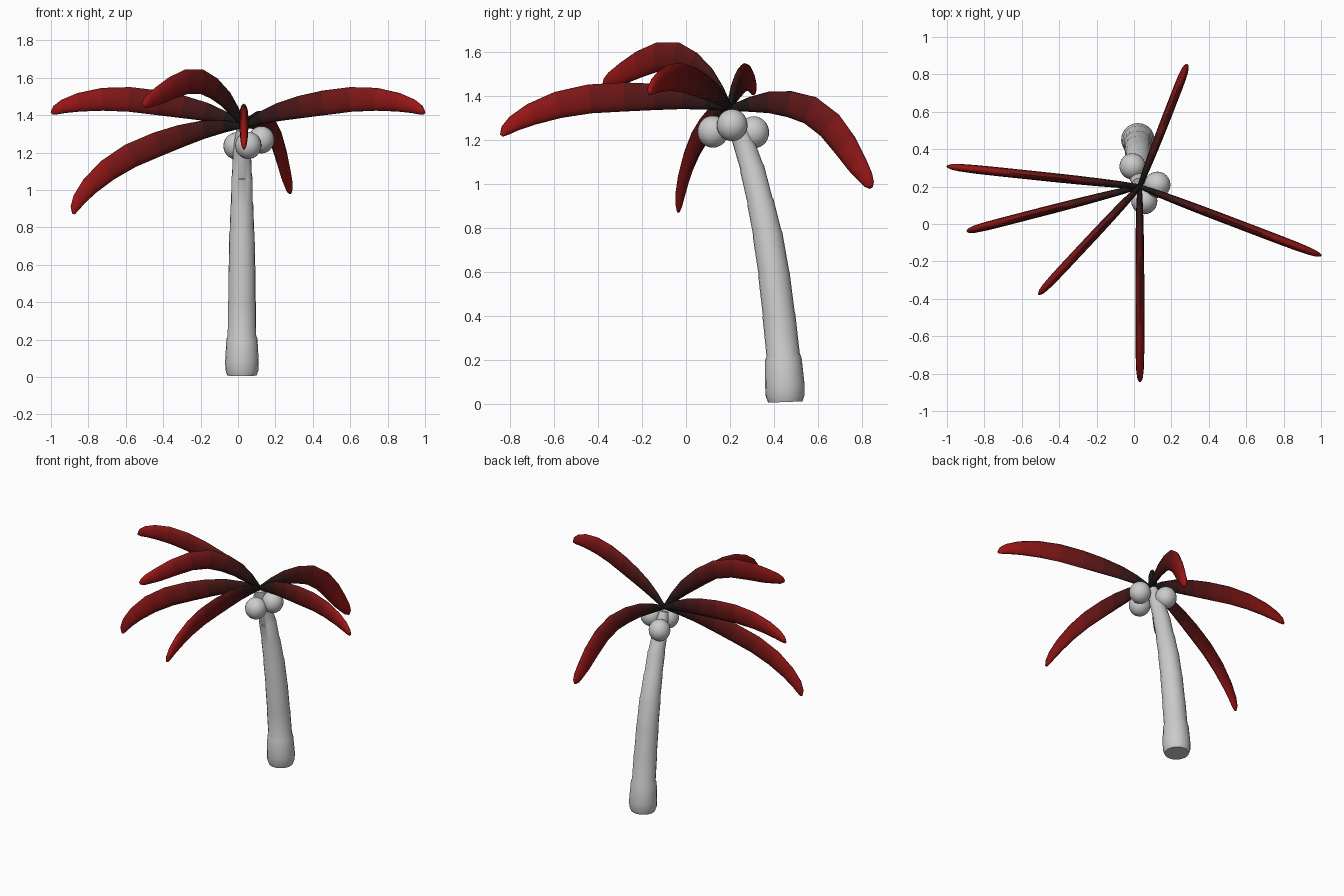
import bpy, bmesh
from math import cos, sin, tau, atan2
from mathutils import Vector

if "Cube" in bpy.data.objects:
    bpy.data.objects.remove(bpy.data.objects["Cube"])


def tube(name, centres, side, widths, heights, sides, mats=(), angle=0.7):
    """Loft elliptical rings along a planar path; 'side' is the path plane's normal."""
    bm = bmesh.new()
    rings = []
    n = len(centres)
    for i, c in enumerate(centres):
        tangent = (centres[min(i + 1, n - 1)] - centres[max(i - 1, 0)]).normalized()
        up = tangent.cross(side)
        rings.append([bm.verts.new(c + side * widths[i] * cos(tau * k / sides)
                                   + up * heights[i] * sin(tau * k / sides))
                      for k in range(sides)])
    for i in range(n - 1):
        for k in range(sides):
            j = (k + 1) % sides
            f = bm.faces.new((rings[i][k], rings[i][j], rings[i + 1][j], rings[i + 1][k]))
            f.material_index = min(i, max(len(mats) - 1, 0))
    bm.faces.new(rings[0])
    end = bm.faces.new(rings[-1])
    end.material_index = max(len(mats) - 1, 0)
    bmesh.ops.recalc_face_normals(bm, faces=bm.faces)
    me = bpy.data.meshes.new(name)
    bm.to_mesh(me)
    bm.free()
    ob = bpy.data.objects.new(name, me)
    bpy.context.collection.objects.link(ob)
    for m in mats:
        me.materials.append(m)
    smooth(ob, angle)
    return ob


def smooth(ob, angle):
    bpy.ops.object.select_all(action='DESELECT')
    ob.select_set(True)
    bpy.context.view_layer.objects.active = ob
    bpy.ops.object.shade_smooth_by_angle(angle=angle)


# Trunk: leaning stack of segments (y, z, radius) with small steps at the joints
trunk = [(.452, .008, .078), (.451, .035, .088), (.450, .08, .090), (.443, .205, .083),
         (.442, .222, .076), (.423, .40, .075), (.422, .41, .073), (.400, .59, .072),
         (.399, .60, .070), (.371, .77, .068), (.369, .78, .065), (.338, .92, .061),
         (.336, .927, .058), (.301, 1.07, .056), (.299, 1.077, .053), (.255, 1.21, .048),
         (.215, 1.325, .030)]
radii = [p[2] for p in trunk]
tube("trunk", [Vector((.021, y, z)) for y, z, r in trunk], Vector((1, 0, 0)),
     radii, radii, 20, angle=0.6)

# Coconuts under the crown
for i, pos in enumerate([(-.008, .308, 1.235), (.125, .21, 1.268), (.055, .122, 1.238)]):
    bpy.ops.mesh.primitive_uv_sphere_add(segments=24, ring_count=14, radius=.07, location=pos)
    nut = bpy.context.object
    nut.name = f"coconut_{i + 1}"
    nut.scale.z = 1.04
    smooth(nut, 1.0)

# Leaf colours fading from near black at the crown to red at the tip
STEPS = [0, .1, .2, .32, .45, .6, .74, .86, .94, .98, 1]
mats = []
for t in STEPS[:-1]:
    m = bpy.data.materials.new("leaf_shade")
    m.diffuse_color = (.012 + .36 * t ** 1.2, .008, .008, 1)
    m.use_nodes = True
    m.node_tree.nodes["Principled BSDF"].inputs["Base Color"].default_value = m.diffuse_color
    mats.append(m)

# Leaf shape along its chord: arch of long and short leaves, half height, half width
LONG = [0, .04, .07, .092, .108, .118, .108, .080, .048, .021, 0]
SHORT = [0, .06, .112, .152, .174, .158, .112, .062, .030, .010, 0]
HEIGHT = [.012, .034, .049, .060, .066, .066, .061, .050, .037, .025, .008]
WIDTH = [.012, .018, .021, .023, .024, .024, .024, .023, .020, .015, .006]
crown = Vector((.03, .2, 1.345))

# Each leaf: tip position, arch, arch strength
leaves = [((.997, -.168, 1.41), LONG, .85), ((-.997, .308, 1.41), LONG, .85),
          ((-.88, -.035, .872), LONG, 1.15), ((.032, -.84, 1.22), LONG, 1),
          ((-.508, -.375, 1.452), SHORT, 1.08), ((.28, .843, .982), SHORT, 1)]
for i, (tip, arch, k) in enumerate(leaves):
    chord = Vector(tip) - crown
    a = atan2(chord.y, chord.x)
    side = Vector((-sin(a), cos(a), 0))
    up = chord.normalized().cross(side)
    path = [crown + chord * t + up * h * k for t, h in zip(STEPS, arch)]
    tube(f"palm_leaf_{i + 1}", path, side, WIDTH, HEIGHT, 12, mats, angle=1.2)
